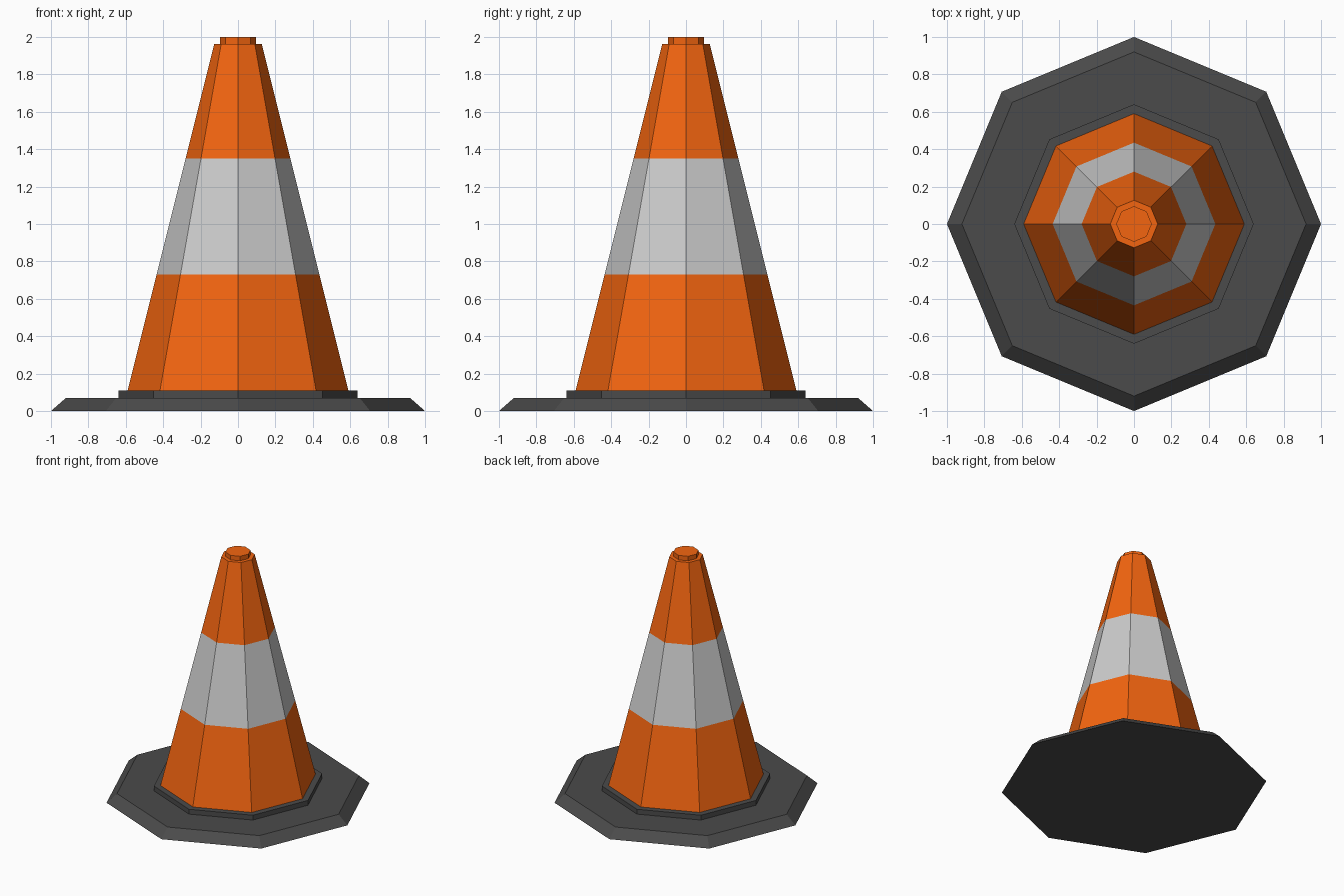
import bpy, bmesh
from math import cos, sin, pi

if "Cube" in bpy.data.objects:
    bpy.data.objects.remove(bpy.data.objects["Cube"])

SIDES = 8


def material(name, rgb):
    m = bpy.data.materials.new(name)
    m.diffuse_color = (*rgb, 1)
    m.use_nodes = True
    m.node_tree.nodes["Principled BSDF"].inputs["Base Color"].default_value = m.diffuse_color
    return m


def lathe(name, profile, mats, bands=None):
    """Stack octagonal rings from (radius, z) points, capped at both ends.
    bands maps a profile segment index to a material slot."""
    bm = bmesh.new()
    rings = [[bm.verts.new((r * cos(2 * pi * i / SIDES), r * sin(2 * pi * i / SIDES), z))
              for i in range(SIDES)] for r, z in profile]
    for s, (a, b) in enumerate(zip(rings, rings[1:])):
        for i in range(SIDES):
            j = (i + 1) % SIDES
            f = bm.faces.new((a[i], a[j], b[j], b[i]))
            f.material_index = (bands or {}).get(s, 0)
    bm.faces.new(rings[0][::-1])
    bm.faces.new(rings[-1])
    me = bpy.data.meshes.new(name)
    bm.to_mesh(me)
    bm.free()
    for m in mats:
        me.materials.append(m)
    ob = bpy.data.objects.new(name, me)
    bpy.context.collection.objects.link(ob)
    return ob


orange = material("orange_plastic", (0.9, 0.13, 0.005))
white = material("reflective_band", (0.55, 0.55, 0.55))
rubber = material("dark_rubber", (0.07, 0.07, 0.07))

# Bevelled rubber foot with raised collar
lathe("base", [(1, 0), (0.92, 0.07), (0.64, 0.07), (0.64, 0.11)], [rubber])

# Tapered body with reflective band and small raised tip
lathe("cone", [(0.59, 0.11), (0.435, 0.73), (0.28, 1.35), (0.127, 1.963),
               (0.095, 1.963), (0.095, 2.0)], [orange, white], {1: 1})
